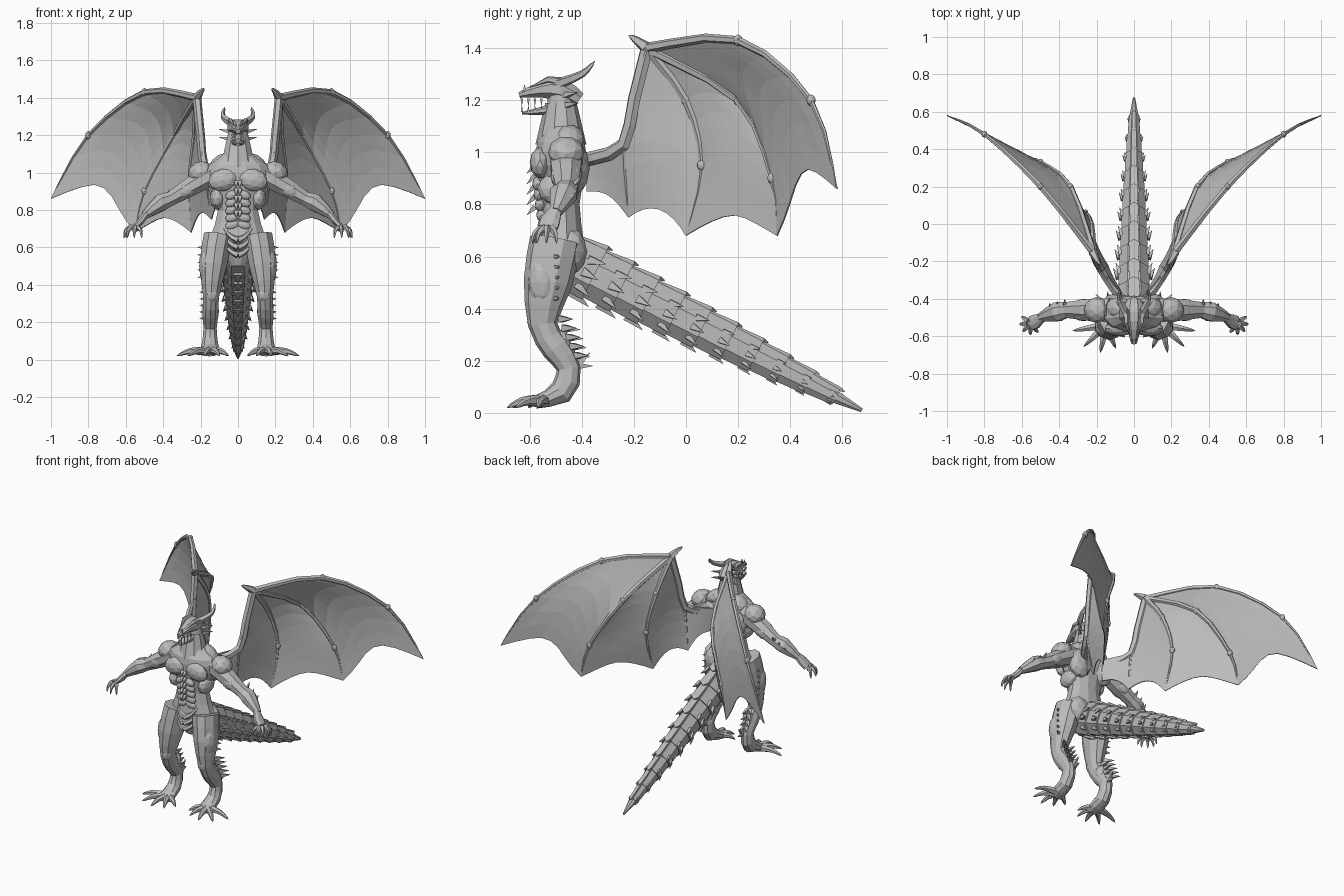
import bpy, bmesh, math
from mathutils import Vector, Matrix

cube = bpy.data.objects.get("Cube")
if cube:
    bpy.data.objects.remove(cube, do_unlink=True)

stone = bpy.data.materials.new("stone grey")
stone.use_nodes = True
stone.diffuse_color = (.5, .5, .5, 1)
stone.node_tree.nodes["Principled BSDF"].inputs["Base Color"].default_value = stone.diffuse_color
X, Y, Z = Matrix.Identity(3)


def smooth(points, steps=3):
    """Extra points on a soft curve through the given ones."""
    ends = [points[0], *points, points[-1]]
    result = []
    for before, start, stop, after in zip(ends, ends[1:], ends[2:], ends[3:]):
        for k in range(steps):
            t = k / steps
            result.append([q + t / 2 * (r - p + t * (2 * p - 5 * q + 4 * r - s + t * (3 * (q - r) + s - p)))
                           for p, q, r, s in zip(before, start, stop, after)])
    return result + [list(points[-1])]


def tube(bm, rings, hint=X, sides=8):
    """Loft of elliptical rings: x, y, z, width along hint, depth."""
    centres = [Vector(ring[:3]) for ring in rings]
    last = len(rings) - 1
    loops = []
    for i, (*_, width, depth) in enumerate(rings):
        forward = (centres[min(i + 1, last)] - centres[max(i - 1, 0)]).normalized()
        side = (hint - forward * hint.dot(forward)).normalized()
        normal = forward.cross(side)
        angles = [math.tau * (k + .5) / sides for k in range(sides)]
        loops.append([bm.verts.new(centres[i] + side * width * math.cos(a) + normal * depth * math.sin(a))
                      for a in angles])
    for lower, upper in zip(loops, loops[1:]):
        for k in range(sides):
            bm.faces.new((lower[k - 1], lower[k], upper[k], upper[k - 1]))
    bm.faces.new(loops[0])
    bm.faces.new(loops[-1])


def horn(bm, path, radius, hint=X, sides=5):
    """Round tube tapering to a point along a path."""
    last = len(path) - 1
    taper = [radius * (1 - i / last) ** .7 + .001 for i in range(last + 1)]
    tube(bm, [(*p, r, r) for p, r in zip(path, taper)], hint, sides)


def spike(bm, base, direction, length, radius):
    base, heading = Vector(base), Vector(direction).normalized()
    hint = Y if abs(heading.x) > abs(heading.y) else X
    horn(bm, [base - heading * radius, base + heading * length], radius, hint, 4)


def lump(bm, centre, size, tilt=0):
    matrix = Matrix.Translation(centre) @ Matrix.Rotation(tilt, 4, 'Y') @ Matrix.Diagonal((*size, 1))
    bmesh.ops.create_icosphere(bm, subdivisions=2, radius=1, matrix=matrix)


def finish(bm, name, mirror=True, thickness=0):
    bmesh.ops.recalc_face_normals(bm, faces=bm.faces)
    mesh = bpy.data.meshes.new(name)
    bm.to_mesh(mesh)
    bm.free()
    mesh.materials.append(stone)
    part = bpy.data.objects.new(name, mesh)
    bpy.context.collection.objects.link(part)
    if thickness:
        solid = part.modifiers.new("thickness", 'SOLIDIFY')
        solid.thickness, solid.offset = thickness, 0
    if mirror:
        part.modifiers.new("mirror", 'MIRROR')


# Torso: half widths by height, with depth following width
SPINE = -.48
bm = bmesh.new()
outline = [(.5, .04), (.6, .13), (.66, .15), (.8, .11), (.95, .17), (1.04, .16), (1.1, .08), (1.25, .05)]
tube(bm, [(0, SPINE, z, width, .03 + width * .4) for z, width in smooth(outline, 2)], X, 12)
finish(bm, "torso", False)

# Neck bands, each flaring at its lower rim
bm = bmesh.new()
for i in range(5):
    height, width = 1.19 - i * .03, .06 + i * .007
    tube(bm, [(0, SPINE, height, width, width), (0, SPINE, height - .04, width + .01, width + .01)], X, 10)
finish(bm, "neck_bands", False)

# Chest, shoulder, back, waist and rump muscles
bm = bmesh.new()
lump(bm, (.08, -.56, .96), (.08, .04, .06), .2)
lump(bm, (.2, -.46, 1), (.07, .07, .06), .5)
lump(bm, (.08, -.45, 1.05), (.08, .06, .05), .5)
lump(bm, (.09, -.42, .94), (.08, .05, .1), .2)
lump(bm, (.11, -.5, .86), (.04, .07, .06))
lump(bm, (.08, -.44, .62), (.08, .06, .09))
finish(bm, "torso_muscles")

# Belly plates, breastbone scales and groin chevrons
bm = bmesh.new()
for row in range(5):
    height = .88 - row * .04
    lump(bm, (.03, row * .005 - .57, height), (.04, .02, .025), .3)
    spike(bm, (.01, -.59, height + .06), -Y - Z, .03, .015)
for row in range(3):
    low = .64 - row * .04
    horn(bm, smooth([(0, -.58, low), (.04, -.57, low + .02), (.08, -.54, low + .07)]), .02)
finish(bm, "belly_plates")

# Skull and open lower jaw
bm = bmesh.new()
profile = [(-.41, 1.2, .04), (-.48, 1.24, .06), (-.56, 1.24, .04), (-.64, 1.22, .015)]
tube(bm, [(0, y, z, width, width * .8) for y, z, width in smooth(profile, 2)])
finish(bm, "skull", False)
bm = bmesh.new()
profile = [(-.46, 1.18, .05), (-.55, 1.16, .035), (-.63, 1.15, .01)]
tube(bm, [(0, y, z, width, width * .5) for y, z, width in smooth(profile, 2)])
finish(bm, "lower_jaw", False)

# Horns, cheek spikes, brow ridges and teeth
bm = bmesh.new()
horn(bm, smooth([(.03, -.5, 1.26), (.08, -.4, 1.3), (.07, -.35, 1.35)]), .022)
for height in (1.18, 1.22):
    spike(bm, (.05, -.46, height), (1, .9, height - 1), .07, .016)
horn(bm, [(.04, -.46, 1.27), (.04, -.53, 1.28), (.02, -.6, 1.25)], .018)
spike(bm, (.01, -.62, 1.24), Z, .02, .01)
for tooth in range(4):
    out, along_jaw = .012 + tooth * .006, tooth * .025 - .63
    spike(bm, (out, along_jaw, 1.2), -Z, .02, .006)
    spike(bm, (out, along_jaw, 1.16), Z, .02, .005)
finish(bm, "horns_and_teeth")

# Arms with spikes behind the forearm
bm = bmesh.new()
arm = [(.12, -.46, 1, .07), (.26, -.46, .92, .06), (.36, -.46, .86, .045), (.41, -.47, .84, .055),
       (.5, -.5, .77, .025)]
tube(bm, [(*ring, ring[-1] * .9) for ring in smooth(arm, 2)], Y)
for y in (-.49, -.43):
    lump(bm, (.27, y, .91), (.06, .03, .04), .6)
for i in range(3):
    spike(bm, Vector((.37, -.43, .88)) + Vector((.4, -.1, -.3)) * i / 10, Y + Z, .04, .016)
finish(bm, "arms")

# Hands: flat palm with a fan of clawed fingers
bm = bmesh.new()
palm = Vector((.55, -.53, .71))
tube(bm, [(.49, -.5, .78, .025, .02), (.52, -.52, .74, .04, .02), (*palm, .04, .015)], Y)
for finger in range(5):
    angle = finger * .7 - .6
    fan = X * math.cos(angle) - Y * math.sin(angle)
    horn(bm, smooth([palm + fan * .02, palm + fan * .05 - Z * .02, palm + (fan - Z) * .06]), .015, fan.cross(Z))
finish(bm, "hands")

# Legs from hip to ball of the foot: y, z and half width
bm = bmesh.new()
leg = [(-.5, .66, .08), (-.53, .5, .075), (-.55, .34, .045), (-.5, .25, .045), (-.45, .17, .037),
       (-.48, .08, .045), (-.58, .04, .055)]
tube(bm, [(.15 - .15 * z ** 3, y, z, width, min(width * 1.25, z * .6)) for y, z, width in smooth(leg, 2)], X, 10)
lump(bm, (.16, -.55, .5), (.05, .06, .1))
lump(bm, (.14, -.57, .35), (.04, .04, .05))
lump(bm, (.14, -.48, .26), (.04, .04, .06))
finish(bm, "legs")

# Toes in a fan, longer towards the outside
bm = bmesh.new()
ball = Vector((.15, -.54, .045))
for toe in range(5):
    angle = toe * .6 - 1
    fan = X * math.sin(angle) - Y * math.cos(angle)
    reach = .12 + toe * .015
    horn(bm, smooth([ball + fan * .02, ball + fan * reach * .6, ball + fan * reach - Z * .025]), .025, fan.cross(Z), 6)
finish(bm, "toes")

# Spikes down the thigh, shin and calf, and the heel spur
bm = bmesh.new()
for i in range(5):
    spike(bm, (.19, -.5, .6 - i * .04), X * 2 + Y, .03, .015)
    spike(bm, (.17, -.47 + i * .015, .36 - i * .035), X + Y, .05, .018)
    spike(bm, (.14, -.45 + i * .012, .32 - i * .035), Y, .045, .018)
spike(bm, (.14, -.41, .19), Y + Z, .06, .022)
finish(bm, "leg_spikes")

# Tail of overlapping segments with dorsal plates, side fins and belly scutes
START, TIP = Vector((0, -.47, .59)), Vector((0, .675, .01))
BACK = (TIP - START).normalized()
UP = X.cross(BACK)


def tail(t):
    return START.lerp(TIP, t), .114 * (1 - t) ** .6 + .008


COUNT = 10
bm, fins = bmesh.new(), bmesh.new()
for i in range(COUNT):
    (front, thick), (rear, thin) = tail(i * .9 / COUNT), tail((i + 1.15) * .9 / COUNT)
    tube(bm, [(*front, thick * .75, thick * .9), (*rear, thin * .85, thin)])
    rim = rear + UP * thin
    tube(fins, [(*(front + UP * thick * .85), thick * .3, .006), (*rim, thin * .4, .012),
                (*(rim + BACK * .02), .003, .003)], X, 4)
    for angle in (-.8, -.1, .5):
        out = X * math.cos(angle) + UP * math.sin(angle)
        spike(fins, rear + out * thin * .85 - BACK * .02, out * .5 + BACK, thin * .4, thin * .2)
    spike(fins, rear - UP * thin * .9 - BACK * .02, BACK - UP * .3, thin * .5, thin * .3)
stub, thick = tail(.9)
tube(bm, [(*stub, thick * .8, thick * .8), (*TIP, .006, .008)])
finish(bm, "tail", False)
finish(fins, "tail_fins")

# Wing fingers: leading edge, two inner fingers, and the arm down to the elbow spur
WRIST, FOREARM, ELBOW = (.22, -.15, 1.4), (.2, -.2, 1.2), (.18, -.24, 1.03)
RIBS = [smooth(points) for points in (
    [WRIST, (.5, .2, 1.43), (.8, .48, 1.2), (1, .58, .86)],
    [WRIST, (.34, .2, 1.2), (.5, .33, .9), (.55, .35, .68)],
    [WRIST, (.23, 0, 1.2), (.26, .06, .95), (.25, 0, .68)],
    [WRIST, FOREARM, ELBOW, (.14, -.22, .75)])]
bm = bmesh.new()
for rib in RIBS:
    horn(bm, rib, .02, X - Y, 6)
    for joint in rib[3:7:3]:
        lump(bm, joint, (.016, .018, .022))
finish(bm, "wing_fingers")

# Wing arms with a thumb claw at the wrist
bm = bmesh.new()
limb = smooth([(.05, -.41, .97), (.11, -.35, .98), ELBOW, FOREARM, WRIST], 2)
tube(bm, [(*p, .022, .027) for p in limb], X - Y * .6, 6)
horn(bm, smooth([WRIST, (.2, -.19, 1.43), (.18, -.22, 1.45)]), .025)
finish(bm, "wing_arms")

# Wing membranes, scalloped along the lower edge
bm = bmesh.new()
root = [Vector((.06, -.38, 1 - i * .05)) for i in range(4)]
panels = [*zip(RIBS, RIBS[1:], (.19, .13, .1)), (RIBS[3][6:], root, .2)]
for outer, inner, sag in panels:
    lines = []
    for j in range(9):
        u = j / 8
        lift = 1 - sag * math.sin(math.pi * u)
        count = len(outer) - 1
        line = []
        for k in range(count + 1):
            f = k * lift
            i = min(int(f), count - 1)
            a, b = [Vector(r[i]).lerp(Vector(r[i + 1]), f - i) for r in (outer, inner)]
            line.append(bm.verts.new(a.lerp(b, u)))
        lines.append(line)
    for a, b in zip(lines, lines[1:]):
        for k in range(count):
            bm.faces.new((a[k], a[k + 1], b[k + 1], b[k]))
bmesh.ops.remove_doubles(bm, verts=bm.verts, dist=.0005)
finish(bm, "wing_membranes", True, .006)
